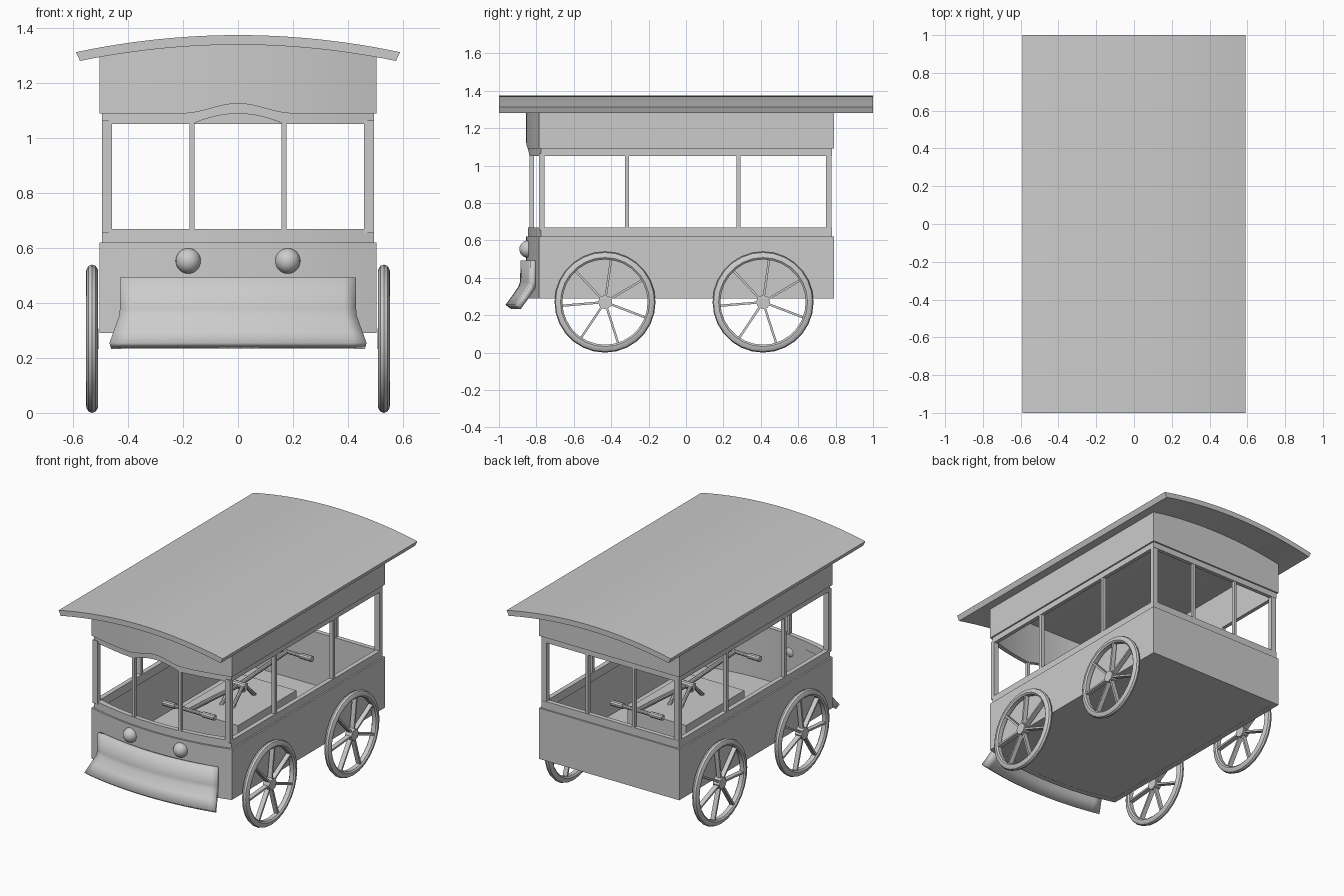
import bpy, bmesh, math
from mathutils import Matrix, Vector

if "Cube" in bpy.data.objects:
    bpy.data.objects.remove(bpy.data.objects["Cube"])


def finish(name, bm, smooth=True):
    bmesh.ops.recalc_face_normals(bm, faces=bm.faces)
    me = bpy.data.meshes.new(name)
    bm.to_mesh(me)
    bm.free()
    ob = bpy.data.objects.new(name, me)
    bpy.context.collection.objects.link(ob)
    if smooth:
        bpy.ops.object.select_all(action='DESELECT')
        ob.select_set(True)
        bpy.context.view_layer.objects.active = ob
        bpy.ops.object.shade_smooth_by_angle(angle=math.radians(30))
    return ob


def box(name, centre, size):
    bm = bmesh.new()
    bmesh.ops.create_cube(bm, size=1, matrix=Matrix.Translation(centre) @ Matrix.Diagonal((*size, 1)))
    return finish(name, bm, False)


def rod(name, a, b, r, n=10):
    a, b = Vector(a), Vector(b)
    d = b - a
    bm = bmesh.new()
    bmesh.ops.create_cone(bm, cap_ends=True, segments=n, radius1=r, radius2=r, depth=d.length,
                          matrix=Matrix.Translation((a + b) / 2) @ d.to_track_quat('Z', 'Y').to_matrix().to_4x4())
    return finish(name, bm)


def outline(o, nf=48, nb=12):
    """Plan of the body, inset by o: bowed front, flat back."""
    w = 0.505 - o
    pts = []
    for i in range(nf + 1):
        x = -w + 2 * w * i / nf
        pts.append((x, -0.785 + o - 0.07 * (1 - (x / w) ** 2)))
    pts += [(w - 2 * w * i / nb, 0.79 - o) for i in range(nb + 1)]
    return pts


def wall(name, o, thick, low, high):
    """Hollow wall around the body; low and high give z at (x, y)."""
    bm = bmesh.new()
    rows = []
    outer, inner = outline(o), outline(o + thick)
    for pts, f in ((outer, low), (outer, high), (inner, high), (inner, low)):
        rows.append([bm.verts.new((x, y, f(x, y))) for x, y in pts])
    n = len(outer)
    for k in range(4):
        a, b = rows[k], rows[(k + 1) % 4]
        for i in range(n):
            j = (i + 1) % n
            bm.faces.new((a[i], a[j], b[j], b[i]))
    return finish(name, bm)


def const(z):
    return lambda x, y: z


# curved roof
def roof_z(x):
    return 1.375 - 0.062 * (x / 0.59) ** 2


bm = bmesh.new()
N = 24
ring = []
for i in range(N + 1):
    x = -0.59 + 1.18 * i / N
    ring.append((x, roof_z(x)))
for i in range(N, -1, -1):
    x = -0.575 + 1.15 * i / N
    ring.append((x, roof_z(x) - 0.035))
f = bm.faces.new([bm.verts.new((x, -1, z)) for x, z in ring])
ext = bmesh.ops.extrude_face_region(bm, geom=[f])
bmesh.ops.translate(bm, vec=(0, 2, 0), verts=[v for v in ext['geom'] if isinstance(v, bmesh.types.BMVert)])
finish("roof", bm)


# body walls, sill and headers (front headers arch over the middle window)
def arch_outer(x, y):
    bump = math.cos(x / 0.2 * math.pi / 2) ** 2 if y < -0.7 and abs(x) < 0.2 else 0
    return 1.09 + 0.036 * bump


def arch_inner(x, y):
    bump = 1 - (x / 0.165) ** 2 if y < -0.7 and abs(x) < 0.165 else 0
    return 1.052 + 0.037 * bump


wall("lower_body", 0, 0.035, const(0.29), const(0.62))
wall("window_sill", 0.01, 0.03, const(0.615), const(0.67))
wall("inner_header", 0.01, 0.025, arch_inner, const(1.15))
wall("outer_header", 0, 0.035, arch_outer, lambda x, y: roof_z(x) - 0.025)

# floor
bm = bmesh.new()
f = bm.faces.new([bm.verts.new((x, y, 0.291)) for x, y in outline(0.02)])
ext = bmesh.ops.extrude_face_region(bm, geom=[f])
bmesh.ops.translate(bm, vec=(0, 0, 0.03), verts=[v for v in ext['geom'] if isinstance(v, bmesh.types.BMVert)])
finish("floor", bm)

# window posts
for s, side in ((-1, "left"), (1, "right")):
    for name, x, y, sx, sy in (("front_corner_post", 0.477, -0.772, 0.036, 0.03),
                               ("back_corner_post", 0.477, 0.763, 0.036, 0.03),
                               ("front_side_post", 0.482, -0.315, 0.024, 0.022),
                               ("rear_side_post", 0.482, 0.28, 0.024, 0.022),
                               ("front_window_post", 0.167, -0.825, 0.018, 0.022),
                               ("back_window_post", 0.167, 0.768, 0.018, 0.022)):
        box(f"{side}_{name}", (s * x, y, 0.86), (sx, sy, 0.41))

    # headlamps
    bm = bmesh.new()
    bmesh.ops.create_uvsphere(bm, u_segments=24, v_segments=14, radius=0.046,
                              matrix=Matrix.Translation((s * 0.181, -0.845, 0.553)))
    finish(f"{side}_headlamp", bm)

# flared front apron
bm = bmesh.new()
rows = []
for z, y, w in ((0.492, -0.885, 0.43), (0.38, -0.887, 0.43), (0.355, -0.895, 0.432),
                (0.31, -0.925, 0.448), (0.255, -0.965, 0.468)):
    rows.append([bm.verts.new((w * t / 10, y + 0.055 * (t / 10) ** 2, z)) for t in range(-10, 11)])
for a, b in zip(rows, rows[1:]):
    for i in range(20):
        bm.faces.new((a[i], b[i], b[i + 1], a[i + 1]))
apron = finish("front_apron", bm)
if apron.data.polygons[0].normal.y > 0:
    apron.data.flip_normals()
mod = apron.modifiers.new("thickness", 'SOLIDIFY')
mod.thickness = 0.035
mod.offset = -1


# spoked wheels: lathed rim, hub, seven flat spokes
def wheel(name, s, y):
    bm = bmesh.new()
    c = Vector((s * 0.531, y, 0.27))
    prof = ((-0.022, 0.238), (-0.021, 0.252), (-0.013, 0.265), (0, 0.27), (0.013, 0.265), (0.021, 0.252),
            (0.022, 0.238), (0.014, 0.228), (-0.014, 0.228))
    seg = 28
    grid = [[bm.verts.new(c + Vector((dx, r * math.cos(a), r * math.sin(a)))) for dx, r in prof]
            for a in (2 * math.pi * k / seg for k in range(seg))]
    for k in range(seg):
        for i in range(len(prof)):
            j = (i + 1) % len(prof)
            bm.faces.new((grid[k][i], grid[k][j], grid[(k + 1) % seg][j], grid[(k + 1) % seg][i]))
    bmesh.ops.create_cone(bm, cap_ends=True, segments=8, radius1=0.038, radius2=0.038, depth=0.046,
                          matrix=Matrix.Translation(c) @ Matrix.Rotation(math.pi / 2, 4, 'Y'))
    for k in range(7):
        turn = Matrix.Rotation(math.radians(82) + k * 2 * math.pi / 7, 4, 'X')
        bmesh.ops.create_cube(bm, size=1, matrix=Matrix.Translation(c) @ turn
                              @ Matrix.Translation((0, 0.13, 0)) @ Matrix.Diagonal((0.03, 0.21, 0.012, 1)))
    finish(name, bm)


for s, side in ((-1, "left"), (1, "right")):
    wheel(f"{side}_front_wheel", s, -0.433)
    wheel(f"{side}_rear_wheel", s, 0.412)

# pump mechanism inside: box, pivot stand, beam and cross handles
box("pump_box", (0, 0, 0.415), (0.42, 0.6, 0.19))
for s in (-1, 1):
    rod("pivot_leg", (0.04 * s, -0.12, 0.5), (0.04 * s, 0, 0.62), 0.012)
    rod("pivot_leg", (0.04 * s, 0.12, 0.5), (0.04 * s, 0, 0.62), 0.012)
    rod("pump_beam", (0, 0, 0.6), (0, 0.5 * s, 0.63), 0.014)
    rod("cross_handle", (-0.18, 0.5 * s, 0.63), (0.18, 0.5 * s, 0.63), 0.012)
    for t in (-1, 1):
        rod("handle_grip", (0.1 * t, 0.5 * s, 0.63), (0.185 * t, 0.5 * s, 0.63), 0.018)
rod("pivot_pin", (-0.06, 0, 0.61), (0.06, 0, 0.61), 0.02)
